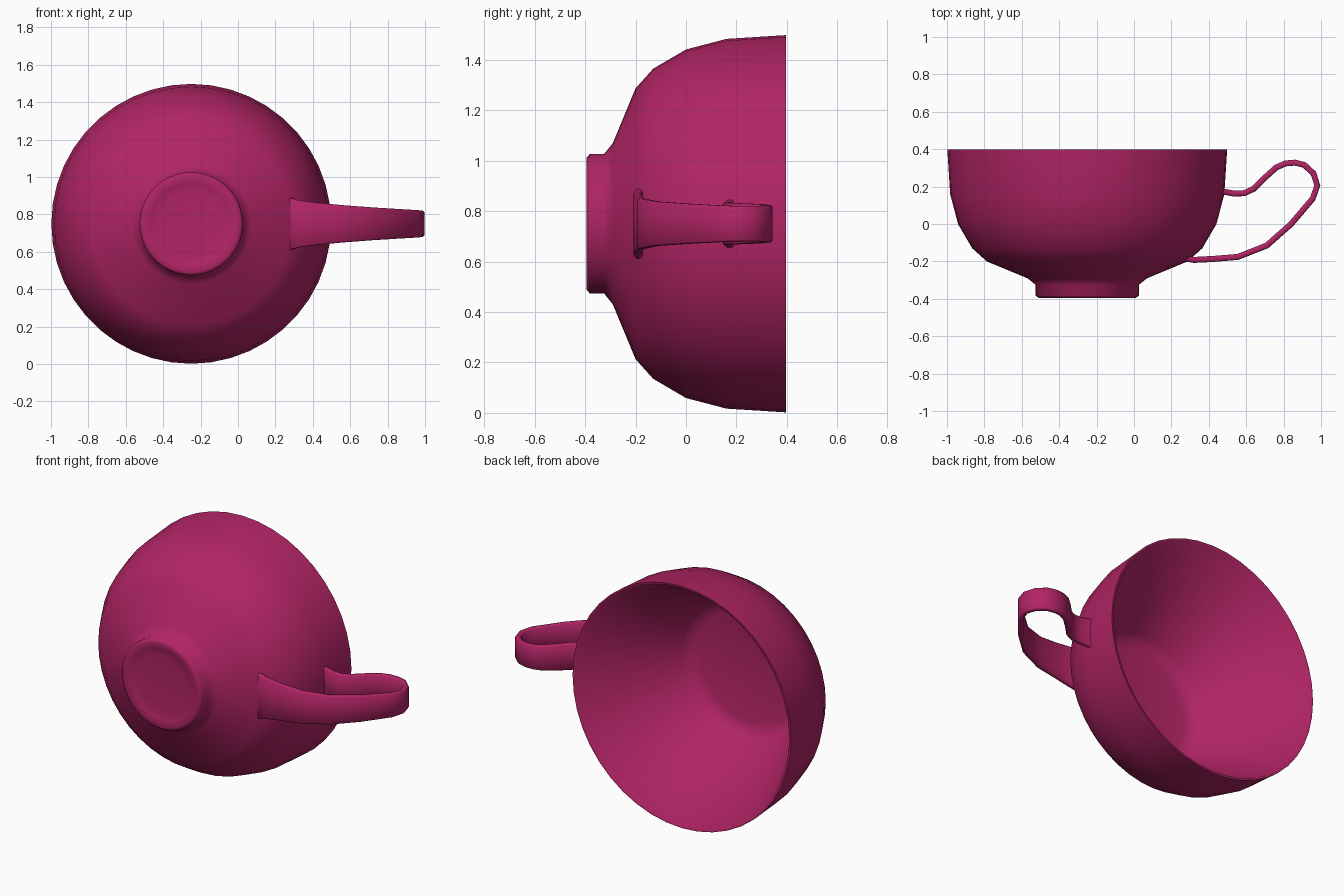
import bpy, bmesh, math
from mathutils import Vector

if "Cube" in bpy.data.objects:
    bpy.data.objects.remove(bpy.data.objects["Cube"])

CX, CZ = -0.25, 0.75      # cup axis runs along y through this point
SIDES = 44

pink = bpy.data.materials.new("pink_glaze")
pink.diffuse_color = (0.44, 0.018, 0.13, 1)
pink.use_nodes = True
pink.node_tree.nodes["Principled BSDF"].inputs["Base Color"].default_value = pink.diffuse_color


def finish(bm, name, angle):
    bmesh.ops.recalc_face_normals(bm, faces=bm.faces)
    mesh = bpy.data.meshes.new(name)
    bm.to_mesh(mesh)
    bm.free()
    obj = bpy.data.objects.new(name, mesh)
    bpy.context.collection.objects.link(obj)
    mesh.materials.append(pink)
    bpy.ops.object.select_all(action='DESELECT')
    obj.select_set(True)
    bpy.context.view_layer.objects.active = obj
    bpy.ops.object.shade_smooth_by_angle(angle=math.radians(angle))
    return obj


def bridge(bm, rings):
    for a, b in zip(rings, rings[1:]):
        n = len(a)
        for i in range(n):
            j = (i + 1) % n
            bm.faces.new((a[i], a[j], b[j], b[i]))
    bm.faces.new(rings[0])
    bm.faces.new(rings[-1])


# Cup: lathe (y, radius) from recessed foot, up the outside, down the inside
profile = [(-0.375, 0.17), (-0.38, 0.22), (-0.395, 0.26), (-0.382, 0.276),
           (-0.325, 0.276), (-0.29, 0.32), (-0.2, 0.537), (-0.13, 0.615),
           (0.0, 0.691), (0.16, 0.733), (0.397, 0.748),
           (0.397, 0.735), (-0.22, 0.425), (-0.25, 0.395), (-0.265, 0.34)]
bm = bmesh.new()
rings = []
for y, r in profile:
    rings.append([bm.verts.new((CX + r * math.cos(2 * math.pi * i / SIDES), y,
                                CZ + r * math.sin(2 * math.pi * i / SIDES)))
                  for i in range(SIDES)])
bridge(bm, rings)
finish(bm, "cup_bowl", 75)

# Handle: ribbon swept along (x, y, half width), flaring where it meets the cup
path = [(0.46, 0.175, 0.105), (0.485, 0.172, 0.09), (0.54, 0.162, 0.085),
        (0.59, 0.165, 0.083), (0.64, 0.188, 0.082), (0.70, 0.248, 0.08),
        (0.76, 0.302, 0.077), (0.81, 0.324, 0.074), (0.86, 0.328, 0.073),
        (0.91, 0.316, 0.072), (0.96, 0.27, 0.07), (0.98, 0.205, 0.07),
        (0.955, 0.135, 0.073), (0.84, 0.0, 0.08), (0.71, -0.115, 0.088),
        (0.555, -0.176, 0.1), (0.42, -0.187, 0.113), (0.32, -0.192, 0.127),
        (0.28, -0.185, 0.14)]
T, C = 0.016, 0.007       # half thickness and edge chamfer
bm = bmesh.new()
rings = []
points = [Vector((x, y, CZ)) for x, y, w in path]
for k, (x, y, w) in enumerate(path):
    d = (points[min(k + 1, len(path) - 1)] - points[max(k - 1, 0)]).normalized()
    side = Vector((d.y, -d.x, 0))
    section = [(T, w - C), (T - C, w), (C - T, w), (-T, w - C),
               (-T, C - w), (C - T, -w), (T - C, -w), (T, C - w)]
    rings.append([bm.verts.new(points[k] + side * s + Vector((0, 0, z)))
                  for s, z in section])
bridge(bm, rings)
finish(bm, "cup_handle", 60)
